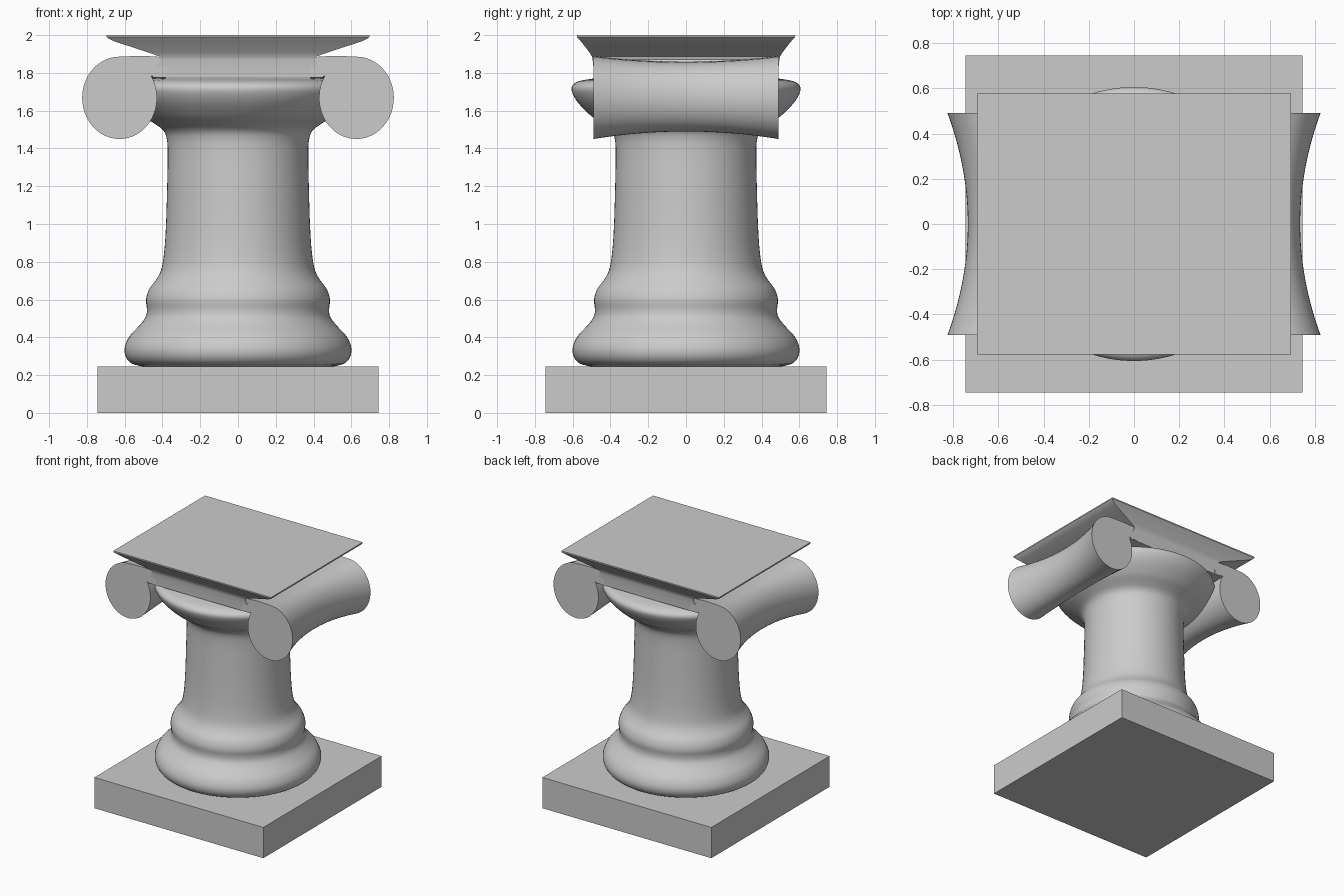
import bpy, math

if "Cube" in bpy.data.objects:
    bpy.data.objects.remove(bpy.data.objects["Cube"])

stone = bpy.data.materials.new("grey stone")
stone.diffuse_color = (0.6, 0.6, 0.6, 1)
stone.use_nodes = True
stone.node_tree.nodes["Principled BSDF"].inputs["Base Color"].default_value = stone.diffuse_color


def make(name, verts, faces, angle=35):
    me = bpy.data.meshes.new(name)
    me.from_pydata(verts, [], faces)
    me.materials.append(stone)
    me.shade_smooth()
    me.set_sharp_from_angle(angle=math.radians(angle))
    ob = bpy.data.objects.new(name, me)
    bpy.context.collection.objects.link(ob)
    return ob


def loft(name, rings, angle=35):
    """Skin a list of equal-length closed rings and cap both ends."""
    n = len(rings[0])
    verts = [p for r in rings for p in r]
    faces = [(k * n + i, k * n + (i + 1) % n, (k + 1) * n + (i + 1) % n, (k + 1) * n + i)
             for k in range(len(rings) - 1) for i in range(n)]
    faces.append(tuple(reversed(range(n))))
    faces.append(tuple(range(len(verts) - n, len(verts))))
    return make(name, verts, faces, angle)


def smooth(pts, steps=4):
    """Catmull-Rom curve through the points."""
    out = []
    for i in range(len(pts) - 1):
        a, b, c, d = pts[max(i - 1, 0)], pts[i], pts[i + 1], pts[min(i + 2, len(pts) - 1)]
        for s in range(steps):
            t = s / steps
            out.append(tuple(0.5 * (2 * q + (r - p) * t + (2 * p - 5 * q + 4 * r - w) * t * t
                                    + (3 * q - p - 3 * r + w) * t ** 3)
                             for p, q, r, w in zip(a, b, c, d)))
    return out + [pts[-1]]


def rect(hx, hy, z):
    return [(-hx, -hy, z), (hx, -hy, z), (hx, hy, z), (-hx, hy, z)]


# Square plinth
loft("plinth", [rect(0.745, 0.745, 0), rect(0.745, 0.745, 0.245)])

# Turned base, shaft and bulging cushion under the capital
profile = [(0.50, 0.245), (0.56, 0.26), (0.593, 0.295), (0.60, 0.345), (0.575, 0.405),
           (0.52, 0.465), (0.49, 0.505), (0.482, 0.545), (0.487, 0.60), (0.47, 0.655),
           (0.43, 0.71), (0.405, 0.765), (0.39, 0.86), (0.381, 1.0), (0.375, 1.2),
           (0.372, 1.38), (0.379, 1.46), (0.40, 1.50), (0.44, 1.53), (0.50, 1.57),
           (0.57, 1.64), (0.604, 1.70), (0.60, 1.735), (0.565, 1.757), (0.49, 1.77)]
N = 72
loft("column_shaft", [[(r * math.cos(2 * math.pi * i / N), r * math.sin(2 * math.pi * i / N), z)
                       for i in range(N)] for r, z in smooth(profile)], 50)

# Abacus: flat slab with a hollow moulding running down into the front band
levels = [(0.455, 0.488, 1.775), (0.43, 0.49, 1.83), (0.41, 0.495, 1.87), (0.415, 0.498, 1.887),
          (0.48, 0.512, 1.91), (0.55, 0.53, 1.933), (0.65, 0.555, 1.965), (0.688, 0.571, 1.983),
          (0.695, 0.577, 1.99), (0.695, 0.577, 2.0)]
loft("abacus", [rect(*l) for l in levels])

# Volute outline (x, z): round scroll with a neck reaching the band
outline = [(0.38, 1.775), (0.38, 1.882), (0.43, 1.886), (0.50, 1.89), (0.56, 1.889)]
for i in range(41):
    a = math.radians(92 - i * (92 + 212) / 40)
    outline.append((0.627 + 0.198 * math.cos(a), 1.668 + 0.218 * math.sin(a)))

# Side scrolls, narrower at the middle of their length
for side, label in ((1, "right"), (-1, "left")):
    rings = []
    for k in range(25):
        y = -0.49 + 0.98 * k / 24
        w = 1 - (y / 0.49) ** 2
        sx, sz = 1 - 0.24 * w, 1 - 0.16 * w
        ring = [(side * (0.45 + (x - 0.45) * sx), y, 1.70 + (z - 1.70) * sz) for x, z in outline]
        rings.append(ring if side < 0 else ring[::-1])
    loft(label + "_volute", rings[::1])

# Consistent outward normals
import bmesh
for ob in bpy.context.collection.objects:
    bm = bmesh.new()
    bm.from_mesh(ob.data)
    bmesh.ops.recalc_face_normals(bm, faces=bm.faces)
    bm.to_mesh(ob.data)
    bm.free()
